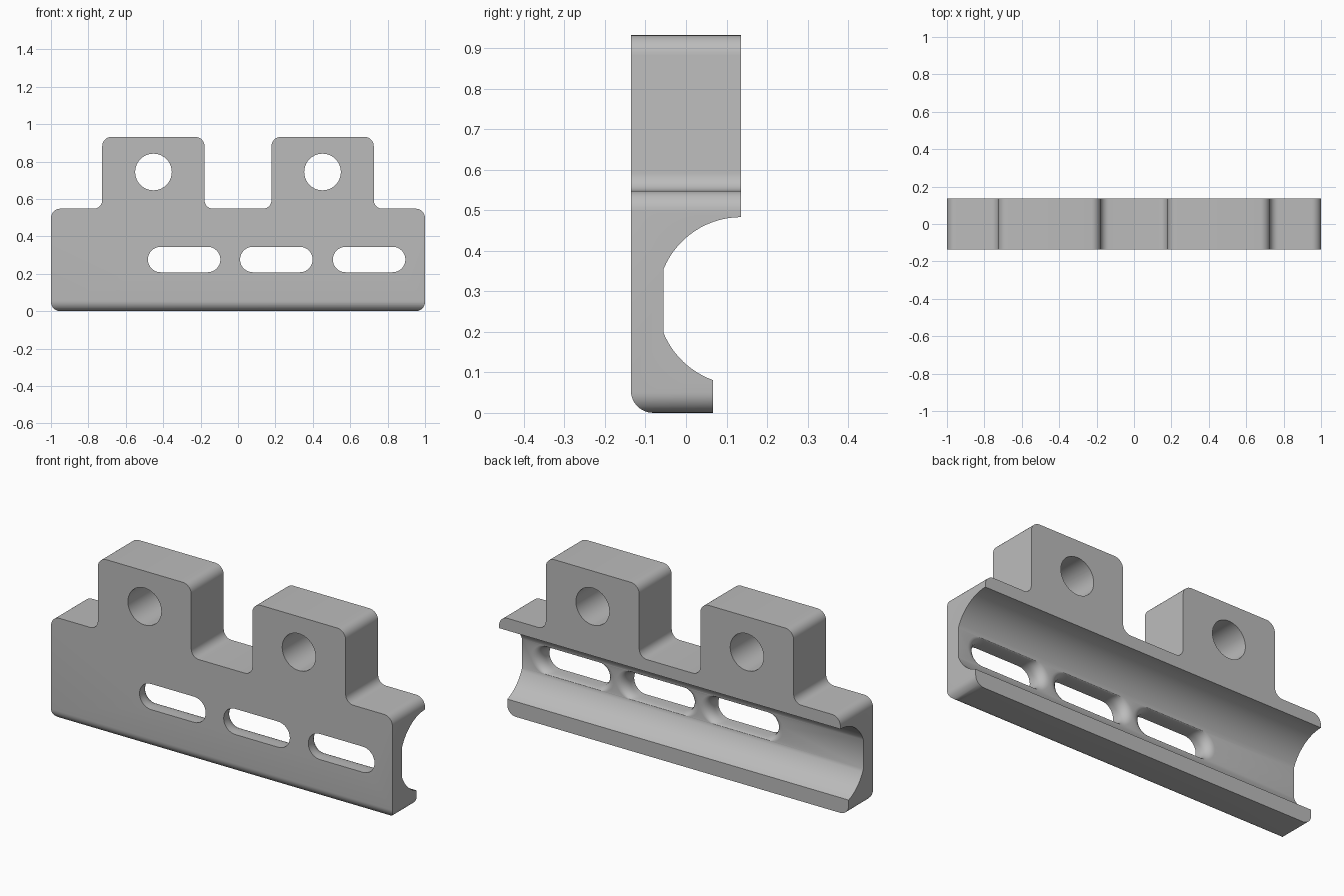
import bpy, bmesh
from math import cos, sin, pi, radians, acos
from mathutils import Vector

cube = bpy.data.objects.get("Cube")
if cube:
    bpy.data.objects.remove(cube, do_unlink=True)

grey = bpy.data.materials.new("plain grey")
grey.use_nodes = True
grey.diffuse_color = (0.5, 0.5, 0.5, 1)
grey.node_tree.nodes["Principled BSDF"].inputs["Base Color"].default_value = (0.5, 0.5, 0.5, 1)


def round_corners(corners, steps=8):
    """Turn (a, b, radius) corners into a polyline with square corners rounded."""
    pts = []
    for i, (a, b, r) in enumerate(corners):
        p = Vector((a, b))
        if r == 0:
            pts.append(p)
            continue
        to_prev = (Vector(corners[i - 1][:2]) - p).normalized() * r
        to_next = (Vector(corners[(i + 1) % len(corners)][:2]) - p).normalized() * r
        for k in range(steps + 1):
            t = k / steps * pi / 2
            pts.append(p + to_prev * (1 - sin(t)) + to_next * (1 - cos(t)))
    return pts


def loft(name, rings):
    """Skin a stack of equal point rings and cap both ends."""
    bm = bmesh.new()
    loops = [[bm.verts.new(p) for p in ring] for ring in rings]
    n = len(loops[0])
    for low, high in zip(loops, loops[1:]):
        for i in range(n):
            j = (i + 1) % n
            bm.faces.new((low[i], low[j], high[j], high[i]))
    bm.faces.new(loops[0][::-1])
    bm.faces.new(loops[-1])
    bmesh.ops.recalc_face_normals(bm, faces=bm.faces)
    mesh = bpy.data.meshes.new(name)
    bm.to_mesh(mesh)
    bm.free()
    mesh.materials.append(grey)
    obj = bpy.data.objects.new(name, mesh)
    bpy.context.collection.objects.link(obj)
    return obj


def slot_ring(cx, cz, half, r, y, steps=16):
    """Stadium outline in the xz plane; half = 0 gives a circle."""
    ring = []
    for side in (1, -1):
        for k in range(steps + 1):
            a = -pi / 2 + pi * k / steps
            ring.append((cx + side * (half + r * cos(a)), y, cz + side * r * sin(a)))
    return ring


# Front outline: base plate with two square lugs
right = [(1, 0, .05), (1, .548, .05), (.726, .548, .045), (.726, .932, .05),
         (.179, .932, .05), (.179, .548, .045)]
left = [(-x, z, r) for x, z, r in reversed(right)]
outline = round_corners(right + left)
bracket = loft("mounting_bracket", [[(p.x, y, p.y) for p in outline] for y in (-.2, .2)])

# Side section: rounded lower front edge and a flat-bottomed round channel at the back
FRONT, BACK, FLOOR, MID, R = -.136, .136, -.056, .276, .207
start, end = acos((FLOOR - BACK) / R), acos((.067 - BACK) / R)
section = round_corners([(.067, 0, 0), (FRONT, 0, .055), (FRONT, 1.1, 0), (BACK, 1.1, 0)])
section += [Vector((BACK + R * cos(a), MID + R * sin(a)))
            for a in [pi / 2 + (start - pi / 2) * k / 14 for k in range(15)]]
section += [Vector((BACK + R * cos(a), MID - R * sin(a)))
            for a in [start + (end - start) * k / 12 for k in range(13)]]
envelope = loft("side_section_helper", [[(x, p.x, p.y) for p in section] for x in (-1.2, 1.2)])

cutters = [(envelope, 'INTERSECT')]

# Round holes through the lugs
for side in (-1, 1):
    rings = [[(side * .452 + .098 * cos(2 * pi * k / 40), y, .744 + .098 * sin(2 * pi * k / 40))
              for k in range(40)] for y in (-.3, .3)]
    cutters.append((loft("lug_hole_helper", rings), 'DIFFERENCE'))

# Slots through the plate, flaring lengthwise where they open into the channel
for cx in (-.288, .205, .701):
    rings = [slot_ring(cx, MID, .126, .068, -.3)]
    for k in range(7):
        a = radians(15 * k)
        flare = 1 - cos(a)
        rings.append(slot_ring(cx, MID, .126 + .042 * flare, .068 + .006 * flare,
                               FLOOR - .05 * (1 - sin(a))))
    rings.append(slot_ring(cx, MID, .168, .074, .02))
    cutters.append((loft("slot_helper", rings), 'DIFFERENCE'))

for cutter, operation in cutters:
    cutter.hide_render = True
    mod = bracket.modifiers.new(cutter.name, 'BOOLEAN')
    mod.object, mod.operation, mod.solver = cutter, operation, 'EXACT'

# Bake the cuts, drop the helpers and smooth the rounded surfaces
bpy.context.view_layer.update()
baked = bpy.data.meshes.new_from_object(bracket.evaluated_get(bpy.context.evaluated_depsgraph_get()))
bracket.modifiers.clear()
bracket.data = baked
for cutter, _ in cutters:
    bpy.data.objects.remove(cutter, do_unlink=True)
bpy.ops.object.select_all(action='DESELECT')
bracket.select_set(True)
bpy.context.view_layer.objects.active = bracket
bpy.ops.object.shade_smooth_by_angle(angle=radians(30))
